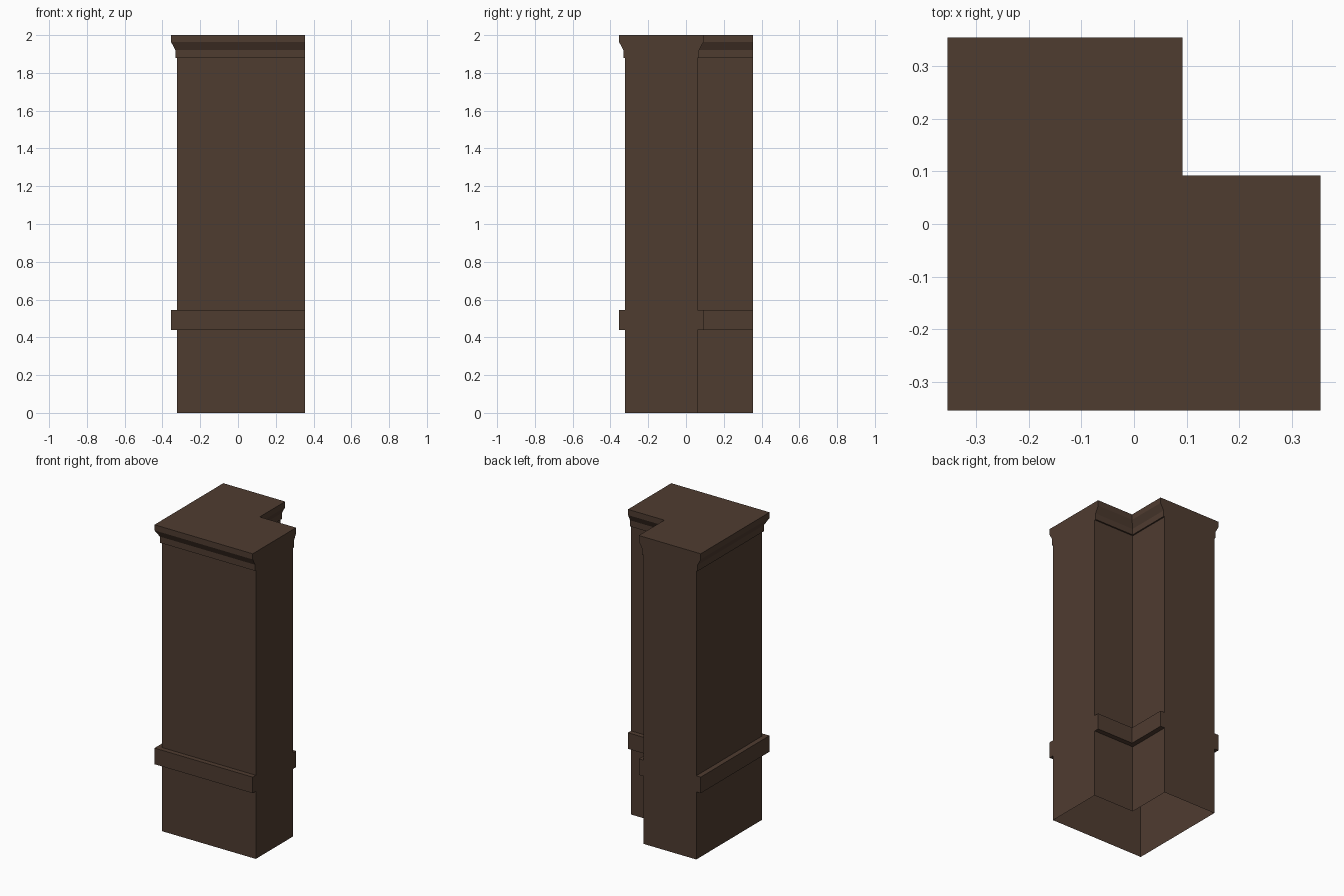
import bpy, bmesh

if "Cube" in bpy.data.objects:
    bpy.data.objects.remove(bpy.data.objects["Cube"])

END = 0.354            # flush cut ends of both arms
OUTER, INNER = -0.322, 0.06   # plain wall faces

# Moulding profile: (projection from wall, height)
profile = [(0, 0), (0, 0.44), (0.032, 0.44), (0.032, 0.545), (0, 0.545),
           (0, 1.88), (0.009, 1.88), (0.009, 1.92), (0.032, 1.963), (0.032, 2.0)]

bm = bmesh.new()


def sweep(base, sign):
    """Run the profile along an L path with a mitred corner."""
    rows = []
    for d, z in profile:
        p = base + sign * d
        rows.append([bm.verts.new(c) for c in ((END, p, z), (p, p, z), (p, END, z))])
    for a, b in zip(rows, rows[1:]):
        for i in range(2):
            bm.faces.new((a[i], a[i + 1], b[i + 1], b[i]))
    return rows


# Outer and inner moulded walls
outer = sweep(OUTER, -1)
inner = sweep(INNER, 1)

# Flat end caps
for k in (0, 2):
    bm.faces.new([r[k] for r in outer] + [r[k] for r in reversed(inner)])

# Top slab (underside stays open)
bm.faces.new(outer[-1] + inner[-1][::-1])
bmesh.ops.recalc_face_normals(bm, faces=bm.faces[:])

mesh = bpy.data.meshes.new("corner_counter")
bm.to_mesh(mesh)
bm.free()
counter = bpy.data.objects.new("corner_counter", mesh)
bpy.context.collection.objects.link(counter)

# Dark wood
wood = bpy.data.materials.new("dark_wood")
wood.diffuse_color = (0.078, 0.045, 0.03, 1)
wood.use_nodes = True
wood.node_tree.nodes["Principled BSDF"].inputs["Base Color"].default_value = wood.diffuse_color
mesh.materials.append(wood)
